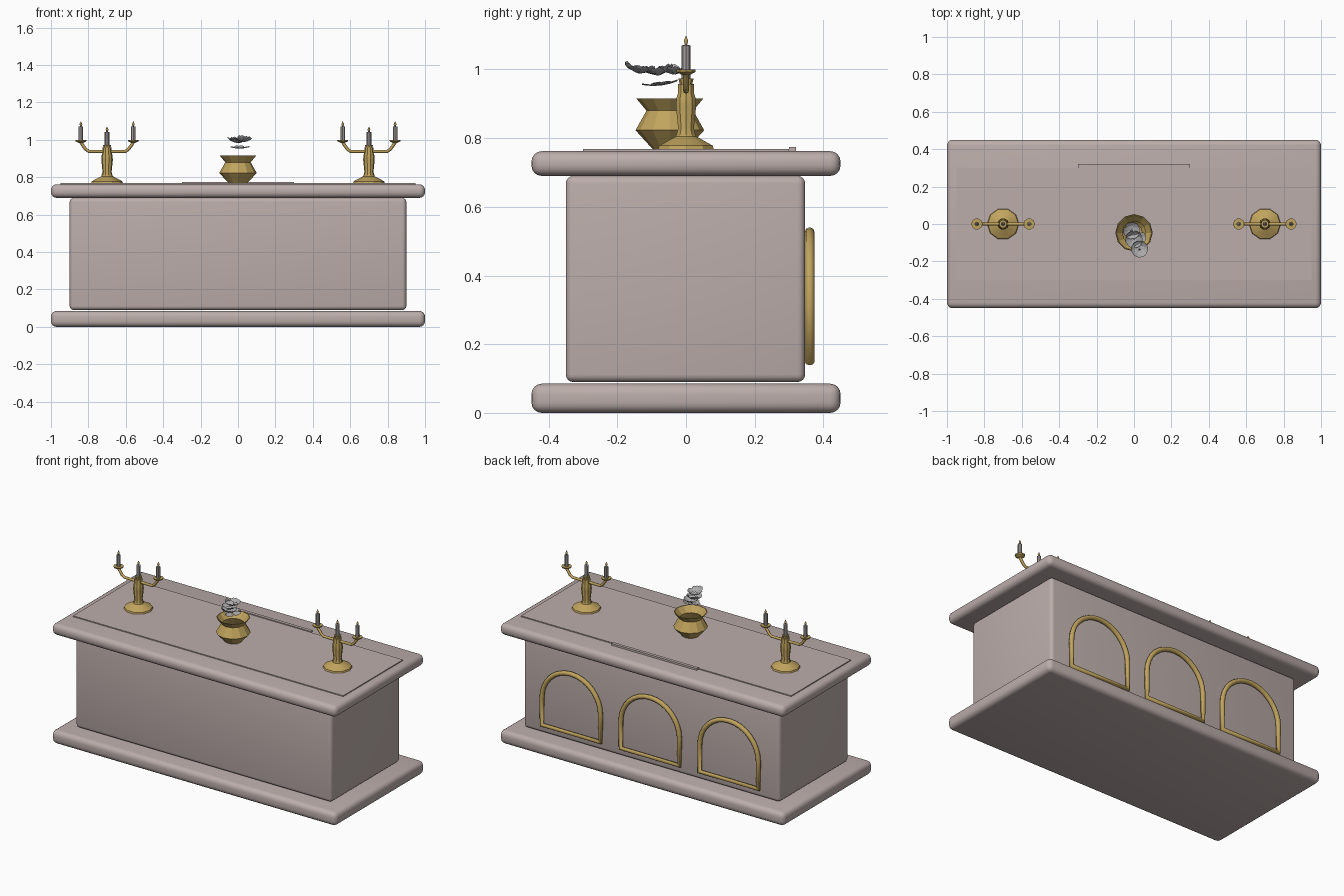
import bpy, bmesh, math, random
from mathutils import Vector, Matrix

if "Cube" in bpy.data.objects:
    bpy.data.objects.remove(bpy.data.objects["Cube"])

random.seed(4)


def material(name, rgb):
    m = bpy.data.materials.new(name)
    m.diffuse_color = (*rgb, 1)
    m.use_nodes = True
    m.node_tree.nodes["Principled BSDF"].inputs["Base Color"].default_value = m.diffuse_color
    return m


STONE = material("warm stone", (0.50, 0.42, 0.405))
BRASS = material("brass", (0.53, 0.37, 0.11))
WAX = material("grey wax", (0.38, 0.34, 0.34))
PETAL = material("grey petal", (0.42, 0.41, 0.41))


def finish(name, bm, mat, smooth=None):
    me = bpy.data.meshes.new(name)
    bm.to_mesh(me)
    bm.free()
    ob = bpy.data.objects.new(name, me)
    bpy.context.collection.objects.link(ob)
    me.materials.append(mat)
    if smooth:
        bpy.ops.object.select_all(action='DESELECT')
        ob.select_set(True)
        bpy.context.view_layer.objects.active = ob
        bpy.ops.object.shade_smooth_by_angle(angle=math.radians(smooth))
    return ob


def block(name, x, y, z, bevel=0):
    """Box from (min, max) ranges with rounded edges."""
    bm = bmesh.new()
    bmesh.ops.create_cube(bm, size=1)
    for v in bm.verts:
        v.co = [r[0] + (c + 0.5) * (r[1] - r[0]) for c, r in zip(v.co, (x, y, z))]
    if bevel:
        bmesh.ops.bevel(bm, geom=bm.edges[:], offset=bevel, segments=4,
                        profile=0.5, affect='EDGES')
    return finish(name, bm, STONE, 40 if bevel else None)


def lathe(name, profile, at, mat, sides=10, smooth=None):
    """Turn (radius, height) points around a vertical axis."""
    bm = bmesh.new()
    rings = []
    for r, z in profile:
        if r == 0:
            rings.append([bm.verts.new((at[0], at[1], at[2] + z))] * sides)
            continue
        rings.append([bm.verts.new((at[0] + r * math.cos(a), at[1] + r * math.sin(a), at[2] + z))
                      for a in (2 * math.pi * i / sides for i in range(sides))])
    for lo, hi in zip(rings, rings[1:]):
        for i in range(sides):
            j = (i + 1) % sides
            bm.faces.new(list(dict.fromkeys((lo[i], lo[j], hi[j], hi[i]))))
    return finish(name, bm, mat, smooth)


def tube(name, points, radius, cyclic=False):
    """Round brass bar along a path."""
    cu = bpy.data.curves.new(name, 'CURVE')
    cu.dimensions = '3D'
    cu.bevel_depth, cu.bevel_resolution = radius, 2
    cu.use_fill_caps = True
    sp = cu.splines.new('POLY')
    sp.points.add(len(points) - 1)
    for p, c in zip(sp.points, points):
        p.co = (*c, 1)
    sp.use_cyclic_u = cyclic
    sp.use_smooth = True
    ob = bpy.data.objects.new(name, cu)
    cu.materials.append(BRASS)
    bpy.context.collection.objects.link(ob)


# Stone table
block("base_slab", (-1, 1), (-0.45, 0.45), (0, 0.085), 0.03)
block("body", (-0.9, 0.9), (-0.35, 0.347), (0.09, 0.69), 0.022)
block("top_slab", (-1, 1), (-0.45, 0.45), (0.69, 0.762), 0.03)
block("top_inlay", (-0.95, 0.95), (-0.3, 0.3), (0.74, 0.768))
block("back_ledge", (-0.3, 0.3), (0.3, 0.32), (0.685, 0.774))

# Brass arches on the back
for cx in (-0.555, 0, 0.555):
    half, spring = 0.206, 0.32
    path = [(cx - half, 0.36, 0.149), (cx + half, 0.36, 0.149)]
    path += [(cx + half * math.cos(a), 0.36, spring + half * math.sin(a))
             for a in (math.pi * i / 16 for i in range(17))]
    tube("arch_frame", path, 0.0145, True)


# Candelabra
def candle(x, z):
    lathe("candle", [(0, 0), (0.0125, 0), (0.0125, 0.07), (0, 0.072)], (x, 0, z), WAX, 8)
    lathe("flame", [(0, 0.068), (0.004, 0.072), (0.0075, 0.083), (0, 0.1)], (x, 0, z), BRASS, 6, 60)


for cx in (-0.7, 0.7):
    lathe("candelabra_stand",
          [(0, 0), (0.085, 0), (0.082, 0.01), (0.045, 0.03), (0.031, 0.037), (0.024, 0.06),
           (0.031, 0.125), (0.029, 0.15), (0.024, 0.165), (0.024, 0.19), (0, 0.19)],
          (cx, 0, 0.768), BRASS, 10, 25)
    candle(cx, 0.972)
    lathe("centre_cup", [(0, 0), (0.018, 0), (0.022, 0.016), (0, 0.016)], (cx, 0, 0.957), BRASS, 8)
    for s in (-1, 1):
        tube("candelabra_arm", [(cx, 0, 0.938), (cx + s * 0.098, 0, 0.938),
                                (cx + s * 0.115, 0, 0.95), (cx + s * 0.14, 0, 0.985)], 0.0085)
        lathe("drip_dish", [(0, 0), (0.012, 0), (0.028, 0.008), (0.03, 0.016), (0, 0.016)],
              (cx + s * 0.14, 0, 0.984), BRASS, 10)
        candle(cx + s * 0.14, 1.0)

# Vase, open at the top
lathe("vase", [(0, 0), (0.05, 0), (0.1, 0.055), (0.068, 0.112), (0.098, 0.148),
               (0.093, 0.148), (0.062, 0.112), (0.092, 0.055), (0.045, 0.008), (0, 0.008)],
      (0, -0.047, 0.768), BRASS, 12)


# Loose blossoms hovering over the vase
def blossom(name, at, radius, rise, petals, tilt):
    bm = bmesh.new()
    turn = Matrix.Rotation(tilt, 3, 'X')
    for i in range(petals):
        a = 2 * math.pi * i / petals + random.uniform(-0.2, 0.2)
        lift = rise * random.uniform(0.75, 1.1)
        rows = []
        for t, w in ((0.08, 0.1), (0.55, 0.5), (0.85, 0.48), (1, 0.2)):
            rows.append([bm.verts.new(Vector(at) + turn @ Vector((
                radius * (t * math.cos(a) - k * w * math.sin(a)),
                radius * (t * math.sin(a) + k * w * math.cos(a)),
                lift * t * t + 0.004 * abs(k)))) for k in (-1, 0, 1)])
        for p, q in zip(rows, rows[1:]):
            for k in (0, 1):
                bm.faces.new((p[k], q[k], q[k + 1], p[k + 1]))
    return finish(name, bm, PETAL)


blossom("blossom_back", (-0.012, -0.035, 0.985), 0.045, 0.026, 6, 0)
blossom("blossom_middle", (0.0, -0.08, 0.982), 0.046, 0.026, 6, 0.1)
blossom("blossom_front", (0.03, -0.138, 0.988), 0.045, 0.026, 6, -0.15)
blossom("leaves", (0.012, -0.075, 0.953), 0.052, 0.008, 4, 0.1)
